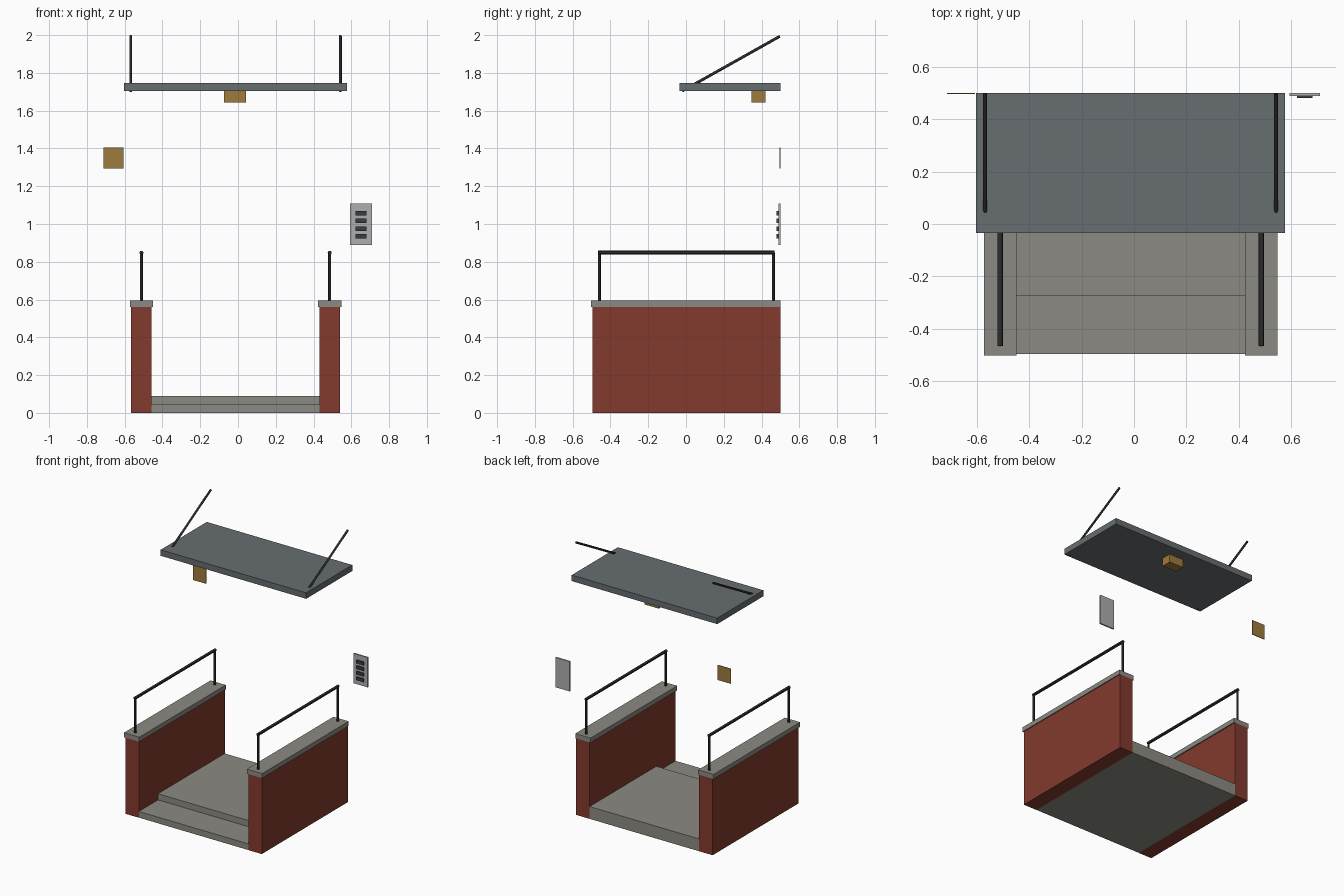
import bpy
from mathutils import Vector

cube = bpy.data.objects.get("Cube")
if cube:
    bpy.data.objects.remove(cube, do_unlink=True)


def material(name, hex_code):
    def linear(c):
        return c / 12.92 if c < 0.04045 else ((c + 0.055) / 1.055) ** 2.4
    rgb = [linear(b / 255) for b in bytes.fromhex(hex_code)]
    m = bpy.data.materials.new(name)
    m.use_nodes = True
    m.diffuse_color = (*rgb, 1)
    m.node_tree.nodes["Principled BSDF"].inputs["Base Color"].default_value = (*rgb, 1)
    return m


brick = material("brick red", "823A2D")
concrete = material("concrete gray", "8C8A82")
iron = material("dark iron", "2C2C2E")
slate = material("slate gray", "676D71")
brass = material("brass", "9E7C3E")
steel = material("light steel", "ADAFB2")
button_gray = material("button gray", "3B3C3F")


def box(name, mat, x, y, z):
    """Box from (min, max) ranges on each axis."""
    bpy.ops.mesh.primitive_cube_add(size=1, location=[sum(r) / 2 for r in (x, y, z)])
    ob = bpy.context.object
    ob.name = name
    ob.scale = [r[1] - r[0] for r in (x, y, z)]
    bpy.ops.object.transform_apply(location=False, rotation=False, scale=True)
    ob.data.materials.append(mat)
    return ob


def rod(name, mat, start, end, radius):
    """Round bar between two points."""
    a, b = Vector(start), Vector(end)
    bpy.ops.mesh.primitive_cylinder_add(vertices=12, radius=radius,
                                        depth=(b - a).length, location=(a + b) / 2)
    ob = bpy.context.object
    ob.name = name
    ob.rotation_euler = (b - a).to_track_quat('Z', 'Y').to_euler()
    ob.data.materials.append(mat)
    bpy.ops.object.shade_smooth_by_angle()
    return ob


MID = -0.013      # centre line of the porch
BACK = 0.5        # plane of the house wall

# Steps between the side walls
steps_x = (MID - 0.444, MID + 0.444)
box("lower_step", concrete, steps_x, (-0.495, BACK), (0, 0.045))
box("upper_step", concrete, steps_x, (-0.273, BACK), (0.045, 0.09))

# Side walls, caps, handrails and canopy rods, mirrored about the centre line
for side, s in (("right", -1), ("left", 1)):
    def span(inner, outer):
        return sorted((MID + s * inner, MID + s * outer))

    box(side + "_wall", brick, span(0.444, 0.553), (-0.496, BACK), (0, 0.56))
    box(side + "_wall_cap", concrete, span(0.436, 0.56), (-0.502, BACK), (0.56, 0.594))

    rail_x = MID + s * 0.498
    for end, y in (("front", -0.459), ("back", 0.462)):
        rod(f"{side}_{end}_post", iron, (rail_x, y, 0.59), (rail_x, y, 0.85), 0.008)
    rod(side + "_handrail", iron, (rail_x, -0.465, 0.848), (rail_x, 0.468, 0.848), 0.0105)

    rod_x = MID + s * 0.555
    rod(side + "_canopy_rod", iron, (rod_x, -0.02, 1.704), (rod_x, 0.497, 1.994), 0.0075)

# Canopy and the lamp below it
box("canopy", slate, (-0.603, 0.576), (-0.034, BACK), (1.703, 1.747))
box("canopy_lamp", brass, (-0.073, 0.043), (0.348, 0.42), (1.644, 1.703))

# Wall plaque
box("plaque", brass, (-0.713, -0.607), (0.495, BACK), (1.295, 1.404))

# Entry panel with buttons
box("entry_panel", steel, (0.593, 0.709), (0.489, BACK), (0.89, 1.108))
for i in range(4):
    z = 1.058 - i * 0.041
    box(f"panel_button_{i + 1}", button_gray, (0.622, 0.68), (0.48, 0.489),
        (z - 0.012, z + 0.012))
